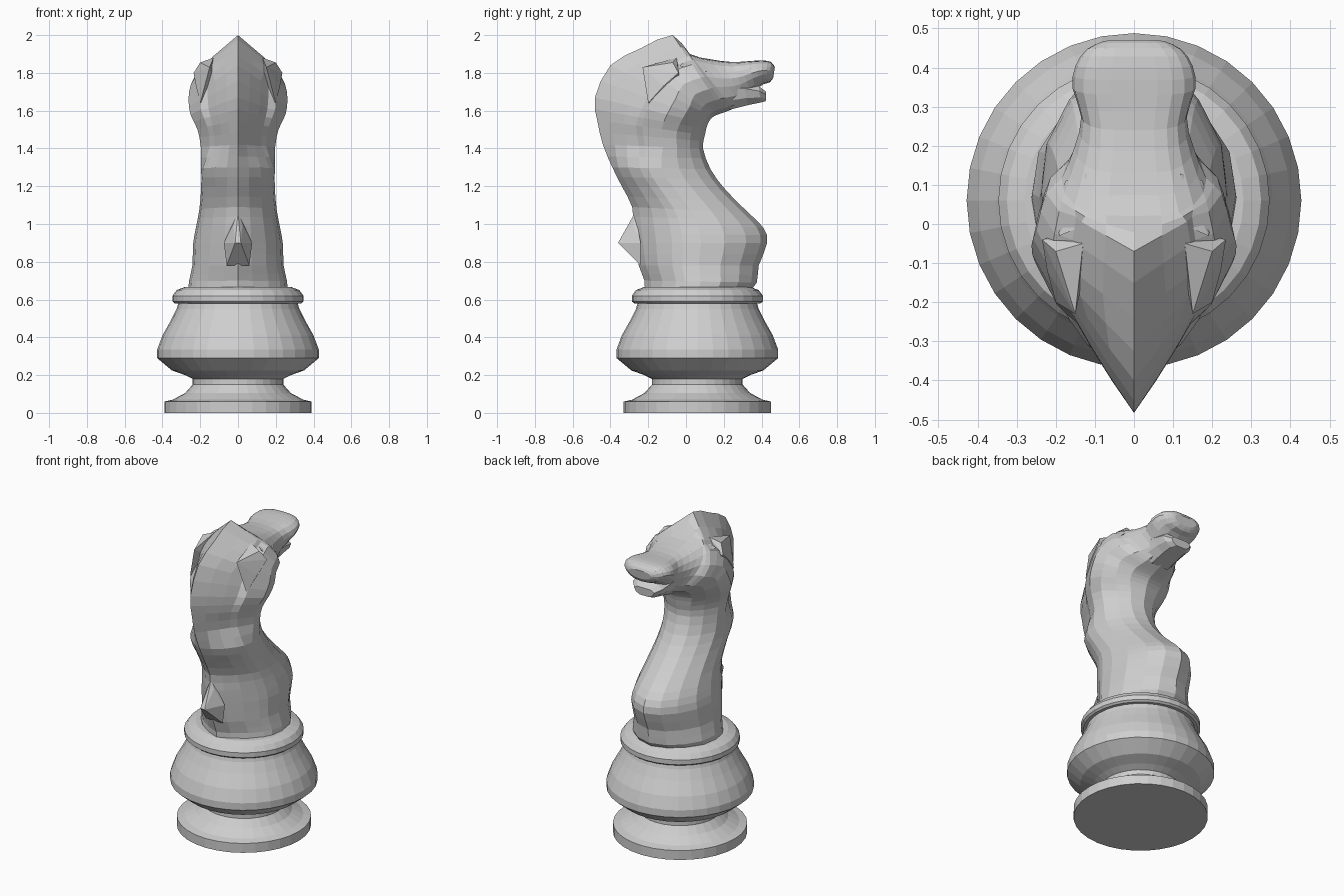
import bpy, bmesh, math
from mathutils import Vector

if "Cube" in bpy.data.objects:
    bpy.data.objects.remove(bpy.data.objects["Cube"], do_unlink=True)

stone = bpy.data.materials.new("light grey")
stone.use_nodes = True
stone.diffuse_color = (.62, .62, .62, 1)
stone.node_tree.nodes["Principled BSDF"].inputs["Base Color"].default_value = (.62, .62, .62, 1)


def finish(name, bm):
    """Turn a bmesh into a flat shaded object."""
    bmesh.ops.recalc_face_normals(bm, faces=bm.faces)
    mesh = bpy.data.meshes.new(name)
    bm.to_mesh(mesh)
    bm.free()
    mesh.materials.append(stone)
    obj = bpy.data.objects.new(name, mesh)
    bpy.context.collection.objects.link(obj)
    return obj


def bridge_rings(name, rings):
    """Skin a list of closed point rings and cap both ends."""
    bm = bmesh.new()
    loops = [[bm.verts.new(p) for p in ring] for ring in rings]
    for low, high in zip(loops, loops[1:]):
        for i in range(len(low)):
            j = (i + 1) % len(low)
            bm.faces.new((low[i], low[j], high[j], high[i]))
    bm.faces.new(loops[0])
    bm.faces.new(loops[-1])
    return finish(name, bm)


def turned(name, profile, centre_y, sides=32):
    """Lathe a radius / height profile about a vertical axis."""
    rings = []
    for radius, z in profile:
        angles = [math.tau * i / sides for i in range(sides)]
        rings.append([(radius * math.cos(a), centre_y + radius * math.sin(a), z) for a in angles])
    return bridge_rings(name, rings)


def section_ring(spine, section):
    """Mirror a half section placed between a back point and a front point."""
    yb, zb, yf, zf, width = spine
    back, front = Vector((0, yb, zb)), Vector((0, yf, zf))
    half = [back.lerp(front, t) + Vector((x * width, 0, 0)) for t, x in section]
    mirrored = [Vector((-p.x, p.y, p.z)) for p in half[-2:0:-1]]
    return half + mirrored


def subdivide(rings):
    """Insert a smooth in-between ring in every gap."""
    result = []
    last = len(rings) - 1
    for i in range(last):
        before, after = rings[max(i - 1, 0)], rings[min(i + 2, last)]
        result.append(rings[i])
        result.append([(b + c) * .5625 - (a + d) * .0625
                       for a, b, c, d in zip(before, rings[i], rings[i + 1], after)])
    return result + [rings[last]]


def hull(name, points, mirror=False):
    """Small faceted lump, optionally repeated on the other side."""
    bm = bmesh.new()
    for side in ((1, -1) if mirror else (1,)):
        verts = [bm.verts.new((x * side, y, z)) for x, y, z in points]
        bmesh.ops.convex_hull(bm, input=verts)
    return finish(name, bm)


# Turned pedestal: foot, waist, bulb and collar
turned("pedestal", [(.39, 0), (.39, .06), (.345, .07), (.28, .105), (.24, .15), (.24, .18),
                    (.28, .2), (.35, .225), (.428, .29), (.428, .335), (.4, .41),
                    (.355, .49), (.325, .55), (.315, .585)], .06)
turned("collar", [(.335, .58), (.347, .59), (.347, .62), (.325, .65), (.28, .667)], .06)

# Half sections, from the back (or brow) to the throat (or jaw)
NECK = [(0, 0), (.06, .3), (.16, .62), (.28, .85), (.36, .95), (.5, 1), (.68, .94), (.84, .7), (.95, .4), (1, 0)]
RIDGE = [(0, 0), (.12, .23), (.24, .44), (.36, .63), (.42, .76), (.6, 1), (.74, .96), (.87, .7), (.96, .4), (1, 0)]
MANE = [(0, 0), (.15, .24), (.3, .46), (.42, .62), (.46, .78), (.64, 1), (.78, .93), (.88, .7), (.96, .42), (1, 0)]
CREST = [(0, 0), (.15, .32), (.28, .6), (.33, .66), (.38, .85), (.55, 1), (.7, .95), (.84, .74), (.95, .42), (1, 0)]
HEAD = [(0, 0), (.01, .38), (.04, .62), (.12, .82), (.26, .96), (.42, 1), (.6, .92), (.8, .74), (.95, .45), (1, 0)]

# Spine stations: back y, back z, front y, front z, half width
chest = [(-.22, .64, .33, .64, .262), (-.22, .7, .375, .69, .26), (-.25, .78, .385, .78, .242),
         (-.27, .9, .43, .9, .237), (-.28, .99, .41, .98, .222), (-.285, 1.09, .33, 1.06, .205),
         (-.34, 1.2, .21, 1.18, .195), (-.39, 1.3, .13, 1.29, .195)]
neck = [(-.44, 1.42, .09, 1.4, .197), (-.47, 1.55, .1, 1.47, .215)]
nape = [(-.482, 1.67, .115, 1.53, .252), (-.4, 1.84, .14, 1.565, .262)]
poll = [(-.24, 1.93, .17, 1.58, .25), (-.07, 2, .2, 1.59, .225)]
face = [(.02, 1.9, .25, 1.61, .185), (.13, 1.872, .29, 1.63, .152), (.24, 1.858, .32, 1.66, .135),
        (.33, 1.862, .37, 1.71, .157), (.4, 1.866, .41, 1.74, .15), (.45, 1.858, .444, 1.75, .12),
        (.47, 1.83, .462, 1.775, .08)]

body = []
for stations, section in ((chest, NECK), (neck, RIDGE), (nape, MANE), (poll, CREST), (face, HEAD)):
    body += [section_ring(s, section) for s in stations]
bridge_rings("neck_and_head", subdivide(body))

# Pointed end of the mane above the collar
hull("mane_tip", [(.015, -.36, .9), (-.015, -.36, .9), (.025, -.28, 1), (-.025, -.28, 1),
                  (.075, -.24, .9), (-.075, -.24, .9), (.06, -.24, .78), (-.06, -.24, .78),
                  (0, -.27, 1.06)])

# Lower jaw with lip and chin
JAW = [(0, 0), (0, .7), (.3, 1), (.7, .85), (1, .5), (1, 0)]
jaw = [(.2, 1.76, .23, 1.605, .12), (.3, 1.755, .33, 1.63, .115),
       (.385, 1.73, .395, 1.643, .105), (.425, 1.7, .422, 1.65, .07)]
bridge_rings("lower_jaw", [section_ring(s, JAW) for s in jaw])

# Laid-back ears, brow ridges and eyes
hull("ears", [(.15, -.23, 1.83), (.2, -.07, 1.855), (.235, -.04, 1.8), (.222, -.12, 1.73),
              (.2, -.2, 1.64), (.13, -.05, 1.88), (.1, 0, 1.7)], True)
hull("brows", [(.19, -.03, 1.84), (.21, .02, 1.79), (.175, .11, 1.81), (.12, .13, 1.855),
               (.12, 0, 1.87), (.1, .05, 1.76)], True)
hull("eyes", [(.205, .02, 1.76), (.18, .09, 1.775), (.19, .06, 1.735), (.19, .06, 1.795),
              (.1, .05, 1.76)], True)
